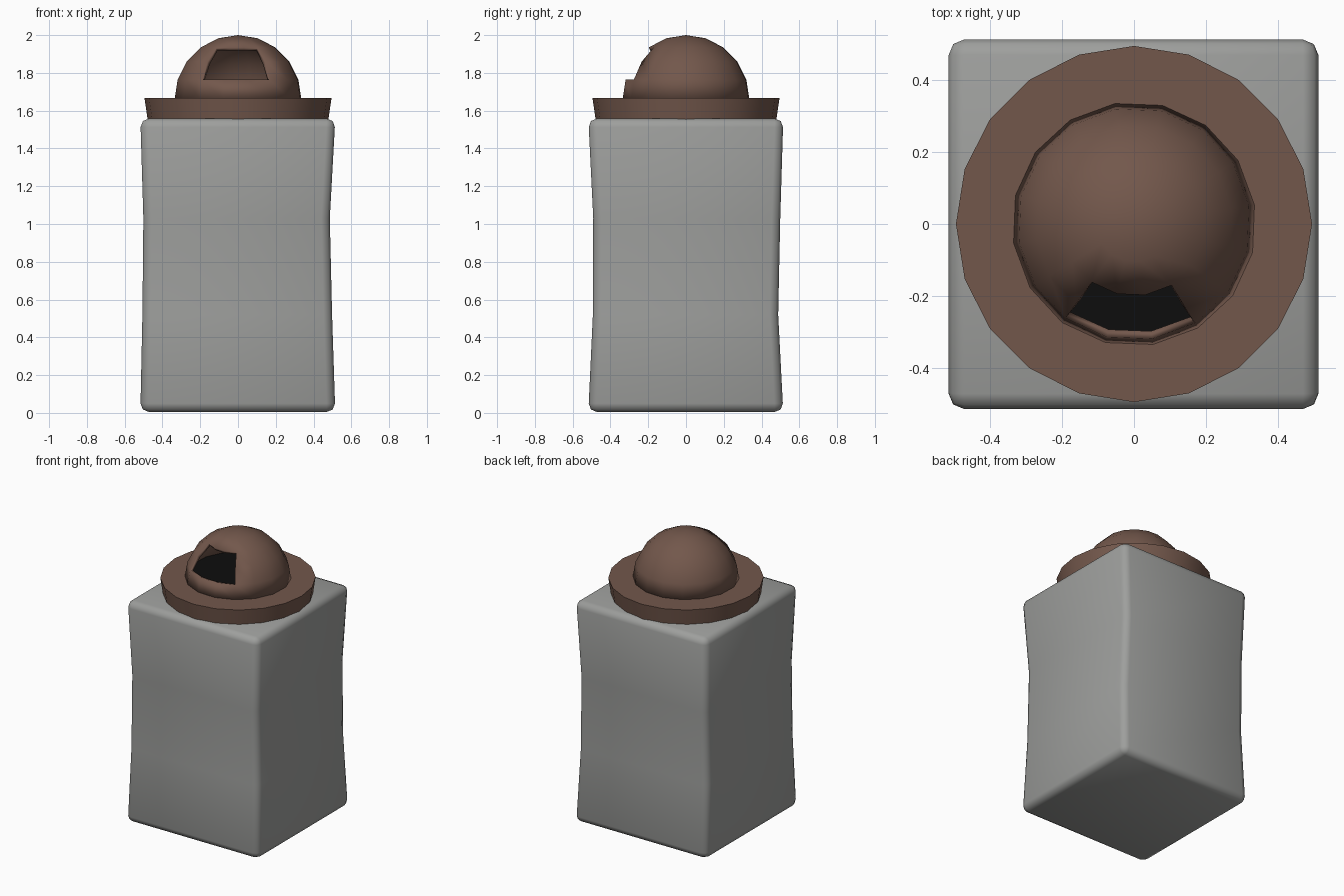
import bpy, bmesh, math
from mathutils import Matrix

if "Cube" in bpy.data.objects:
    bpy.data.objects.remove(bpy.data.objects["Cube"])


def material(name, rgb):
    m = bpy.data.materials.new(name)
    m.diffuse_color = (*rgb, 1)
    m.use_nodes = True
    m.node_tree.nodes["Principled BSDF"].inputs["Base Color"].default_value = m.diffuse_color
    return m


stone = material("grey stone", (0.34, 0.345, 0.335))
brown = material("dark brown", (0.17, 0.096, 0.071))
black = material("black", (0.004, 0.004, 0.004))


def finish(bm, name, mat, angle=40):
    bmesh.ops.recalc_face_normals(bm, faces=bm.faces)
    mesh = bpy.data.meshes.new(name)
    bm.to_mesh(mesh)
    bm.free()
    ob = bpy.data.objects.new(name, mesh)
    bpy.context.collection.objects.link(ob)
    mesh.materials.append(mat)
    bpy.ops.object.select_all(action='DESELECT')
    ob.select_set(True)
    bpy.context.view_layer.objects.active = ob
    bpy.ops.object.shade_smooth_by_angle(angle=math.radians(angle))
    return ob


# Stone block: stacked slightly uneven square sections, edges rounded
sections = [  # z, -x, +x, -y, +y
    (0.005, -0.517, 0.515, -0.517, 0.515),
    (0.52, -0.506, 0.498, -0.493, 0.488),
    (1.03, -0.501, 0.486, -0.491, 0.499),
    (1.558, -0.517, 0.515, -0.517, 0.515),
]
bm = bmesh.new()
rings = [[bm.verts.new(p) for p in ((x0, y0, z), (x1, y0, z), (x1, y1, z), (x0, y1, z))]
         for z, x0, x1, y0, y1 in sections]
for a, b in zip(rings, rings[1:]):
    for i in range(4):
        j = (i + 1) % 4
        bm.faces.new((a[i], a[j], b[j], b[i]))
bm.faces.new(rings[0][::-1])
bm.faces.new(rings[-1])
bm.normal_update()
sharp = [e for e in bm.edges if e.calc_face_angle(0) > math.radians(45)]
bmesh.ops.bevel(bm, geom=sharp, offset=0.045, segments=2, profile=0.5, affect='EDGES')
finish(bm, "stone_block", stone, 60)

# Round collar, narrower at its foot
bm = bmesh.new()
bmesh.ops.create_cone(bm, cap_ends=True, segments=20, radius1=0.478, radius2=0.495,
                      depth=0.115, matrix=Matrix.Translation((0, 0, 1.6085)))
finish(bm, "collar", brown)

# Hollow dome with a window three panels wide and two high
bm = bmesh.new()
bmesh.ops.create_uvsphere(bm, u_segments=16, v_segments=10, radius=0.34,
                          matrix=Matrix.Rotation(math.radians(9), 4, 'Z'))


def removed(f):
    c = f.calc_center_median()
    in_window = 0.1 < c.z < 0.275 and abs(math.atan2(c.x + 0.01, -c.y)) < math.radians(34)
    return c.z < 0 or in_window


bmesh.ops.delete(bm, geom=[f for f in bm.faces if removed(f)], context='FACES')
bmesh.ops.translate(bm, verts=bm.verts, vec=(0, 0, 1.66))
dome = finish(bm, "dome", brown)
thick = dome.modifiers.new("thickness", 'SOLIDIFY')
thick.thickness = 0.022
thick.offset = -1

# Dark floor inside the dome
bm = bmesh.new()
bmesh.ops.create_cone(bm, cap_ends=True, segments=16, radius1=0.318, radius2=0.318, depth=0.035,
                      matrix=Matrix.Translation((0, 0, 1.6825)) @ Matrix.Rotation(math.radians(9), 4, 'Z'))
finish(bm, "dome_floor", black)
